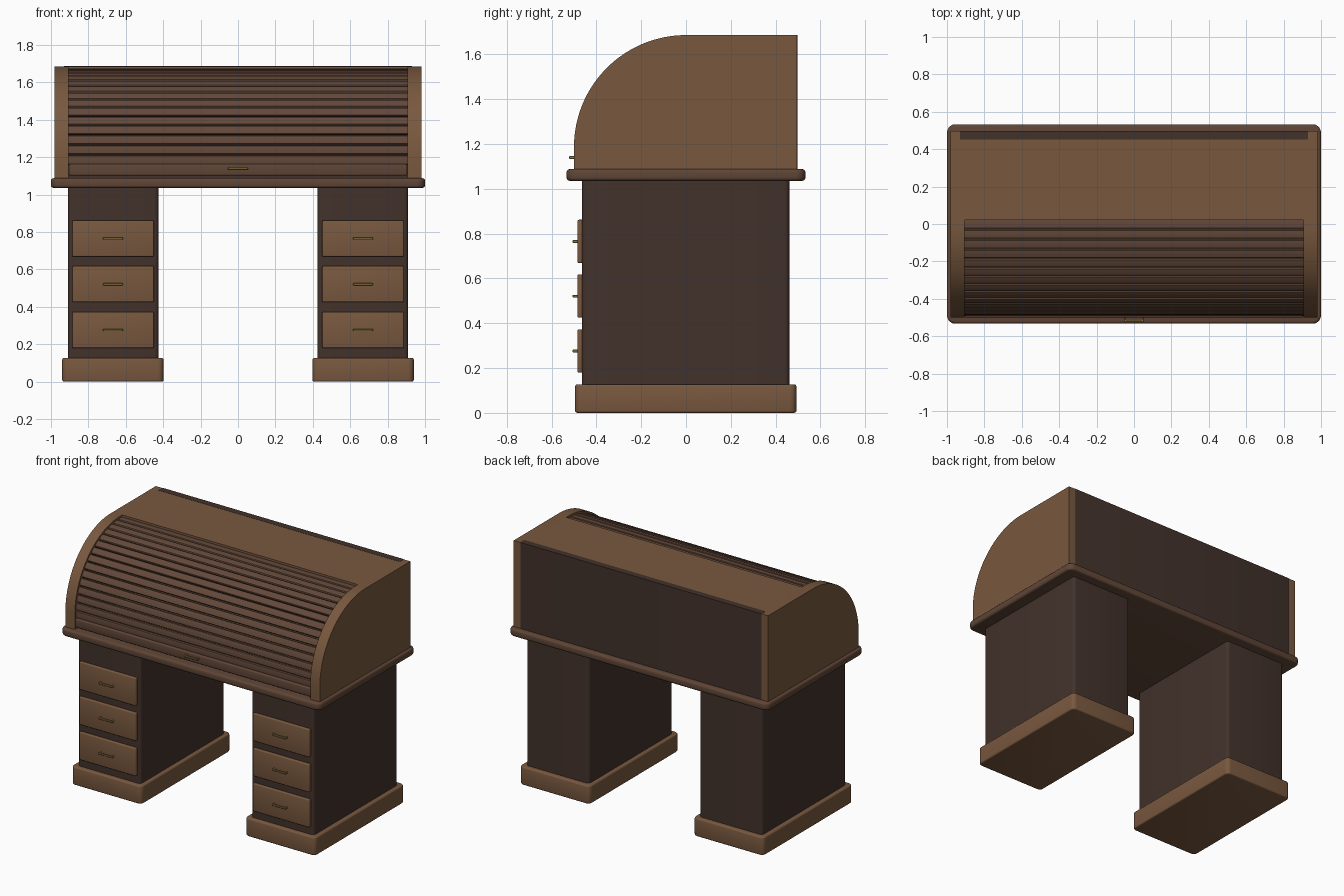
import bpy, bmesh, math
from mathutils import Matrix

if "Cube" in bpy.data.objects:
    bpy.data.objects.remove(bpy.data.objects["Cube"])


def material(name, rgb):
    m = bpy.data.materials.new(name)
    m.diffuse_color = (*rgb, 1)
    m.use_nodes = True
    m.node_tree.nodes["Principled BSDF"].inputs["Base Color"].default_value = m.diffuse_color
    return m


OAK = material("oak", (0.19, 0.098, 0.049))
TRIM = material("trim", (0.115, 0.06, 0.037))
SLAT = material("slat", (0.125, 0.066, 0.042))
DARK = material("dark_wood", (0.055, 0.032, 0.024))
BRASS = material("brass", (0.28, 0.2, 0.06))


def finish(name, bm, mat):
    bmesh.ops.recalc_face_normals(bm, faces=bm.faces)
    me = bpy.data.meshes.new(name)
    bm.to_mesh(me)
    bm.free()
    me.materials.append(mat)
    ob = bpy.data.objects.new(name, me)
    bpy.context.collection.objects.link(ob)
    bpy.ops.object.select_all(action='DESELECT')
    bpy.context.view_layer.objects.active = ob
    ob.select_set(True)
    bpy.ops.object.shade_smooth_by_angle(angle=math.radians(35))
    return ob


def box(name, x, y, z, mat, corner=0.0, edge=0.0):
    """Box from (min, max) ranges; corner rounds upright edges, edge the rims."""
    bm = bmesh.new()
    size = [b - a for a, b in (x, y, z)]
    mid = [(a + b) / 2 for a, b in (x, y, z)]
    bmesh.ops.create_cube(bm, size=1, matrix=Matrix.Translation(mid) @ Matrix.Diagonal((*size, 1)))
    if corner:
        up = [e for e in bm.edges if abs(e.verts[0].co.z - e.verts[1].co.z) > 1e-4]
        bmesh.ops.bevel(bm, geom=up, offset=corner, segments=5, profile=0.5, affect='EDGES')
    if edge:
        rim = [e for e in bm.edges if e.calc_face_angle(0) > 1.0]
        bmesh.ops.bevel(bm, geom=rim, offset=edge, segments=3, profile=0.5, affect='EDGES')
    return finish(name, bm, mat)


def extrude_x(name, profile, x0, x1, mat):
    """Extrude a (y, z) outline along x."""
    bm = bmesh.new()
    face = bm.faces.new([bm.verts.new((x0, y, z)) for y, z in profile])
    new = bmesh.ops.extrude_face_region(bm, geom=[face])['geom']
    bmesh.ops.translate(bm, vec=(x1 - x0, 0, 0), verts=[v for v in new if isinstance(v, bmesh.types.BMVert)])
    return finish(name, bm, mat)


def handle(name, x, y, z):
    """Slim bar pull on two posts, as one U-shaped solid."""
    bm = bmesh.new()
    outline = [(-.053, .004), (-.053, -.022), (.053, -.022), (.053, .004),
               (.043, .004), (.043, -.013), (-.043, -.013), (-.043, .004)]
    face = bm.faces.new([bm.verts.new((x + px, y + py, z - .006)) for px, py in outline])
    new = bmesh.ops.extrude_face_region(bm, geom=[face])['geom']
    bmesh.ops.translate(bm, vec=(0, 0, .012), verts=[v for v in new if isinstance(v, bmesh.types.BMVert)])
    bmesh.ops.bevel(bm, geom=bm.edges[:], offset=.002, segments=1, affect='EDGES')
    finish(name, bm, BRASS)


# Two pedestals with plinths and three drawers each
for side, s in (("left", -1), ("right", 1)):
    def span(a, b):
        return tuple(sorted((s * a, s * b)))
    box(f"{side}_plinth", span(.398, .94), (-.495, .493), (0, .127), OAK, .03, .01)
    box(f"{side}_pedestal", span(.425, .91), (-.465, .461), (.12, 1.045), DARK, .022)
    for i, zc in enumerate((.276, .521, .765)):
        box(f"{side}_drawer_{i + 1}", span(.45, .886), (-.484, -.455), (zc - .096, zc + .097), OAK, 0, .006)
        handle(f"{side}_drawer_handle_{i + 1}", s * .668, -.484, zc)

# Writing surface
box("desktop", (-1, 1), (-.533, .533), (1.036, 1.088), TRIM, .045, .014)

# Curved end panels of the roll top
R, CZ = .5, 1.186
arc = [(-R * math.cos(a), CZ + R * math.sin(a)) for a in (math.pi / 2 * k / 32 for k in range(33))]
panel = [(-R, 1.08)] + arc + [(.496, CZ + R), (.496, 1.08)]
for side, s in (("left", -1), ("right", 1)):
    extrude_x(f"{side}_end_panel", panel, s * .907, s * .98, OAK)

# Top board and back panel
box("top_board", (-.907, .907), (.022, .455), (1.645, CZ + R), OAK)
box("back_panel", (-.93, .93), (.452, .4975), (1.08, CZ + R + .001), DARK, .006)

# Roll shutter: slats following the arc
step = math.pi / 2 / 14
for k in range(15):
    a = k * step
    er, et = (-math.cos(a), math.sin(a)), (math.sin(a), math.cos(a))
    pts = [(-.022, .466), (-.025, .478), (-.021, .486), (0, .489), (.021, .486), (.025, .478), (.022, .466)]
    prof = [(r * er[0] + t * et[0], CZ + r * er[1] + t * et[1]) for t, r in pts]
    extrude_x(f"shutter_slat_{k + 1}", prof, -.907, .907, SLAT)

# Lifting rail and its pull
box("shutter_rail", (-.905, .905), (-.5, -.462), (1.102, 1.163), TRIM, 0, .008)
handle("shutter_handle", 0, -.5, 1.14)
